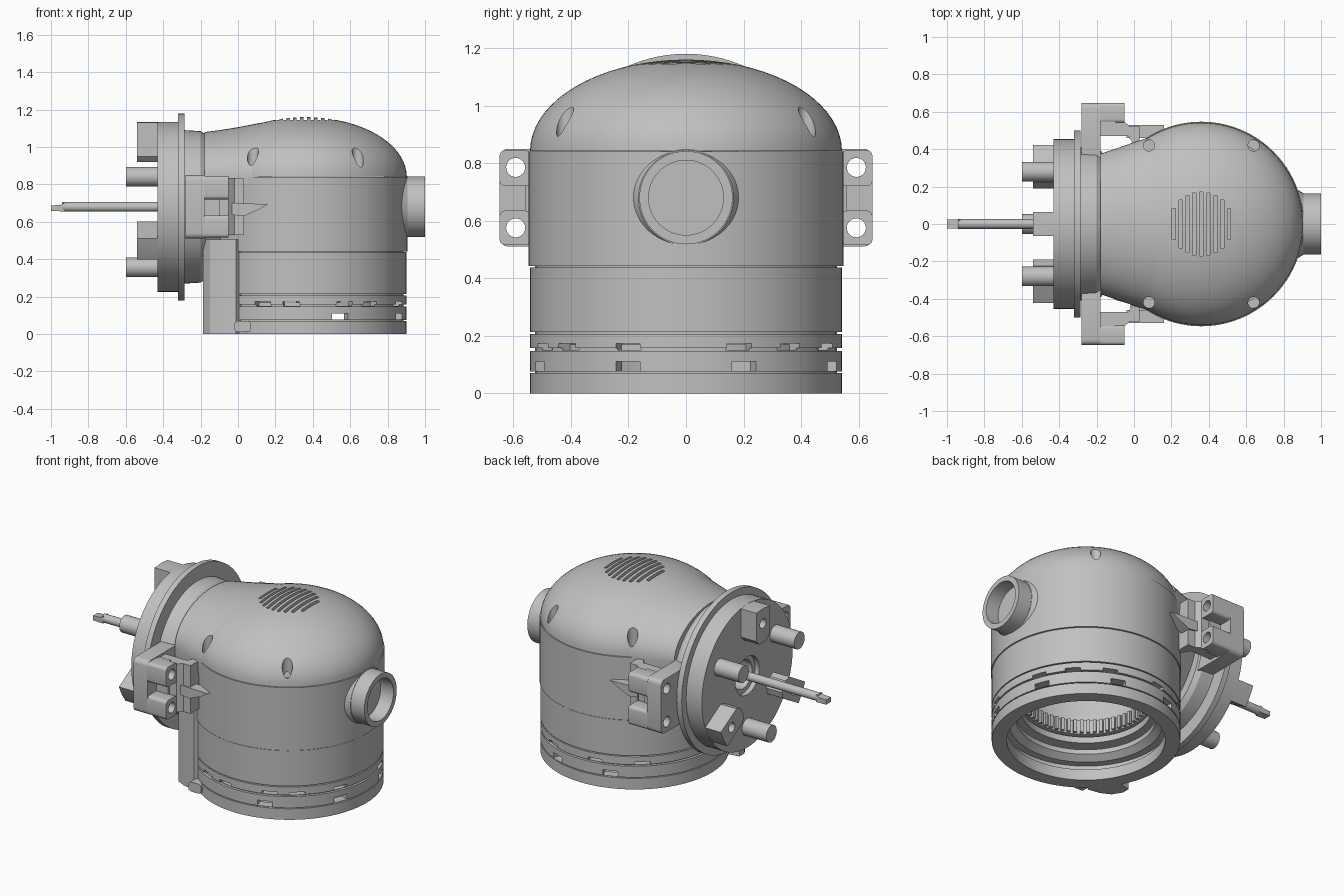
import bpy, bmesh, math

if "Cube" in bpy.data.objects:
    bpy.data.objects.remove(bpy.data.objects["Cube"])

CX, HUB, SEAM = 0.36, 0.68, 0.84    # housing axis (x), flange axis height, cover seam height
GREY = (0.53, 0.53, 0.53, 1)
grey = bpy.data.materials.new("neutral_grey")
grey.use_nodes = True
grey.diffuse_color = GREY
grey.node_tree.nodes["Principled BSDF"].inputs["Base Color"].default_value = GREY


def finish(name, bm):
    bmesh.ops.remove_doubles(bm, verts=bm.verts, dist=1e-5)
    bmesh.ops.recalc_face_normals(bm, faces=bm.faces)
    mesh = bpy.data.meshes.new(name)
    bm.to_mesh(mesh)
    bm.free()
    mesh.materials.append(grey)
    ob = bpy.data.objects.new(name, mesh)
    bpy.context.collection.objects.link(ob)
    return ob


def place(axis, a, b, h):
    return {"X": (h, a, b), "Y": (a, h, b), "Z": (a, b, h)}[axis]


def revolve(name, profile, axis="Z", centre=(CX, 0), n=96):
    """Closed (radius, height) profile turned round an axis."""
    bm = bmesh.new()
    rings = []
    for i in range(n):
        t = 2 * math.pi * i / n
        rings.append([bm.verts.new(place(axis, centre[0] + r * math.cos(t),
                                         centre[1] + r * math.sin(t), h)) for r, h in profile])
    m = len(profile)
    for i in range(n):
        p, q = rings[i], rings[(i + 1) % n]
        for j in range(m):
            k = (j + 1) % m
            if profile[j][0] + profile[k][0] > 0:
                bm.faces.new((p[j], p[k], q[k], q[j]))
    return finish(name, bm)


def tube(name, r0, r1, lo, hi, axis="Z", centre=(CX, 0), n=96):
    return revolve(name, [(r0, lo), (r1, lo), (r1, hi), (r0, hi)], axis, centre, n)


def prism(name, pts, axis, lo, hi, bevel=0):
    bm = bmesh.new()
    a = [bm.verts.new(place(axis, p[0], p[1], lo)) for p in pts]
    b = [bm.verts.new(place(axis, p[0], p[1], hi)) for p in pts]
    bm.faces.new(a)
    bm.faces.new(b)
    n = len(pts)
    for i in range(n):
        bm.faces.new((a[i], a[(i + 1) % n], b[(i + 1) % n], b[i]))
    if bevel:
        edges = [e for e in bm.edges if (e.verts[0] in a) != (e.verts[1] in a)]
        bmesh.ops.bevel(bm, geom=edges, offset=bevel, segments=4, profile=0.5, affect="EDGES")
    return finish(name, bm)


def rect(a0, a1, b0, b1):
    return [(a0, b0), (a1, b0), (a1, b1), (a0, b1)]


def turned(pts, angle, centre):
    c, s = math.cos(angle), math.sin(angle)
    return [(centre[0] + a * c - b * s, centre[1] + a * s + b * c) for a, b in pts]


def cut(ob, cutters):
    for c in cutters:
        mod = ob.modifiers.new("cut", "BOOLEAN")
        mod.operation, mod.solver, mod.object = "DIFFERENCE", "EXACT", c
    dg = bpy.context.evaluated_depsgraph_get()
    mesh = bpy.data.meshes.new_from_object(ob.evaluated_get(dg))
    ob.modifiers.clear()
    ob.data = mesh
    for c in cutters:
        bpy.data.objects.remove(c)


def recesses(xs):
    return [tube("recess", 0, 0.03, 0.88, 1.3, "Z", (x, y), 24) for x in xs for y in (-0.42, 0.42)]


# Housing wall with seams between its stacked rings, open underneath
outer = [(0.455, 0)]
for r, lo, hi in ((0.542, 0, 0.07), (0.542, 0.076, 0.147), (0.542, 0.157, 0.207),
                  (0.542, 0.214, 0.438), (0.547, 0.442, SEAM)):
    if lo:
        outer.append((0.525, lo))
    outer += [(r, lo), (r, hi), (0.525, hi)]
outer += [(0.485, SEAM), (0.485, 0.07), (0.455, 0.07)]
wall = revolve("housing_wall", outer)
slots = []
for level, height, angles in ((0.162, 0.024, (-115, -98, -67, -50, -22, 20, 42, 65, 100, 130)),
                              (0.094, 0.034, (-22, 22, -70, 70, 110))):
    for d in angles:
        slots.append(prism("slot", turned(rect(0.46, 0.6, -0.045, 0.045), math.radians(d), (CX, 0)),
                           "Z", level - height / 2, level + height / 2))
cut(wall, slots)

# Domed cover with four screw recesses and a round grille
arc = [i * math.pi / 36 for i in range(19)]
dome_pts = [(0.542 * math.cos(t), 0.842 + 0.318 * math.sin(t)) for t in arc[:-1]] + [(0, 1.16)]
dome_pts += [(0, 1.11)] + [(0.49 * math.cos(t), 0.842 + 0.268 * math.sin(t)) for t in arc[-2::-1]]
dome = revolve("domed_cover", dome_pts)
cutters = recesses((0.08, 0.64))
for i in range(-4, 5):
    x = i * 0.037
    half = math.sqrt(0.17 ** 2 - x * x)
    cutters.append(prism("vent", rect(CX + x - 0.009, CX + x + 0.009, -half, half), "Z", 1.05, 1.3))
cut(dome, cutters)

# Shouldered neck blending the dome toward the flange, hollow inside the housing
bm = bmesh.new()
loops = []
for x, half, rise in ((-0.18, 0.375, 0.24), (-0.1, 0.402, 0.25), (0, 0.437, 0.266),
                      (0.1, 0.469, 0.286), (0.18, 0.488, 0.298)):
    loop = []
    for i in range(72):
        t = 2 * math.pi * i / 72
        s = math.sin(t)
        loop.append(bm.verts.new((x, half * math.cos(t), SEAM + s * (rise if s > 0 else 0.5))))
    loops.append(loop)
for p, q in zip(loops, loops[1:]):
    for i in range(72):
        bm.faces.new((p[i], p[(i + 1) % 72], q[(i + 1) % 72], q[i]))
bm.faces.new(loops[0])
bm.faces.new(loops[-1])
neck = finish("neck", bm)
cut(neck, [tube("hollow", 0, 0.5, 0.1, 0.7)] + recesses((0.08,)))

# Interior: ceiling, retaining rings and toothed ring
tube("inner_ceiling", 0, 0.5, 0.6, 0.62)
revolve("retaining_ring", [(0.44, 0.11), (0.49, 0.11), (0.49, 0.17), (0.40, 0.17), (0.40, 0.14)])
tube("bearing_ring", 0.375, 0.49, 0.2, 0.24)
tube("gear_ring", 0.37, 0.49, 0.255, 0.345)
for i in range(60):
    prism("gear_tooth", turned(rect(0.35, 0.375, -0.01, 0.01), i * math.pi / 30, (CX, 0)),
          "Z", 0.26, 0.34)

# Side port
revolve("port_flare", [(0.1, 0.78), (0.24, 0.78), (0.165, 0.905), (0.1, 0.905)], "X", (0, HUB))
revolve("port_ring", [(0, 0.85), (0.162, 0.85), (0.162, 1.0), (0.13, 1.0), (0.13, 0.91), (0, 0.91)],
        "X", (0, HUB), 64)

# Flange discs on the neck
hub = (0, HUB)
revolve("flange_collar", [(0, -0.285), (0.41, -0.285), (0.405, -0.2), (0.385, -0.17), (0, -0.17)],
        "X", hub)
tube("flange_rim", 0.13, 0.5, -0.32, -0.285, "X", hub)
tube("flange_plate", 0.12, 0.455, -0.43, -0.318, "X", hub)
tube("hub_ring", 0.09, 0.122, -0.40, -0.3, "X", hub, 48)

# Three blocks and three pegs alternating round the plate
for k in range(3):
    a = math.radians(90 + 120 * k)
    pts = [(0.24, -0.035), (0.27, -0.065), (0.45, -0.065), (0.455, 0),
           (0.45, 0.065), (0.27, 0.065), (0.24, 0.035)]
    block = prism("flange_block", turned(pts, a, hub), "X", -0.54, -0.42)
    hole = turned([(0.36, 0)], a, hub)[0]
    cut(block, [tube("bore", 0, 0.03, -0.6, -0.46, "X", hole, 24)])
    peg = turned([(0.323, 0)], a + math.pi / 3, hub)[0]
    tube("flange_peg", 0, 0.053, -0.6, -0.42, "X", peg, 32)

# Spindle with a flattened tip
tube("spindle", 0, 0.026, -0.94, -0.28, "X", hub, 32)
prism("spindle_tip", [(-1, 0.658), (-0.93, 0.656), (-0.93, 0.702), (-0.95, 0.69), (-1, 0.688)],
      "Y", -0.024, 0.024)

# Mounting ears, mirrored on both sides
for s in (-1, 1):
    def span(a, b, c, d):
        return rect(min(s * a, s * b), max(s * a, s * b), c, d)

    def bolt_holes():
        return [tube("bolt_hole", 0, 0.033, -0.4, 0.1, "X", (s * 0.592, z), 24)
                for z in (0.575, 0.785)]

    plate = prism("ear_plate", span(0.3, 0.648, 0.51, 0.85), "X", -0.28, -0.18, 0.03)
    upper = prism("ear_lug_upper", span(0.54, 0.648, 0.72, 0.845), "X", -0.185, -0.05, 0.02)
    lower = prism("ear_lug_lower", span(0.54, 0.648, 0.515, 0.635), "X", -0.185, -0.05, 0.02)
    for part in (plate, upper, lower):
        cut(part, bolt_holes())
    prism("ear_web", span(0.53, 0.56, 0.52, 0.84), "X", -0.185, -0.1)
    prism("ear_arm", [(-0.18, s * 0.47), (-0.18, s * 0.545), (-0.05, s * 0.545), (-0.02, s * 0.52),
                      (0.03, s * 0.52), (0.03, s * 0.42), (0, s * 0.42), (-0.03, s * 0.47)],
          "Z", 0.53, 0.835)
    prism("ear_fin", [(-0.04, 0.64), (0.03, 0.63), (0.11, 0.665), (0.16, 0.695), (-0.04, 0.7)],
          "Y", min(s * 0.46, s * 0.53), max(s * 0.46, s * 0.53))

# Upright column and foot clip at the front corner
prism("column", [(-0.187, -0.27), (-0.187, -0.32), (-0.15, -0.38), (-0.09, -0.41), (-0.01, -0.425),
                 (0.03, -0.38), (-0.08, -0.25)], "Z", 0, 0.505)
prism("foot_clip", rect(-0.02, 0.07, 0.01, 0.07), "Y", -0.47, -0.4, 0.02)

# Smooth rounded surfaces, keep edges crisp
bpy.ops.object.select_all(action="DESELECT")
for ob in bpy.context.scene.objects:
    if ob.type == "MESH" and ob.data.materials and ob.data.materials[0] == grey:
        ob.select_set(True)
        bpy.context.view_layer.objects.active = ob
bpy.ops.object.shade_smooth_by_angle(angle=math.radians(30))
